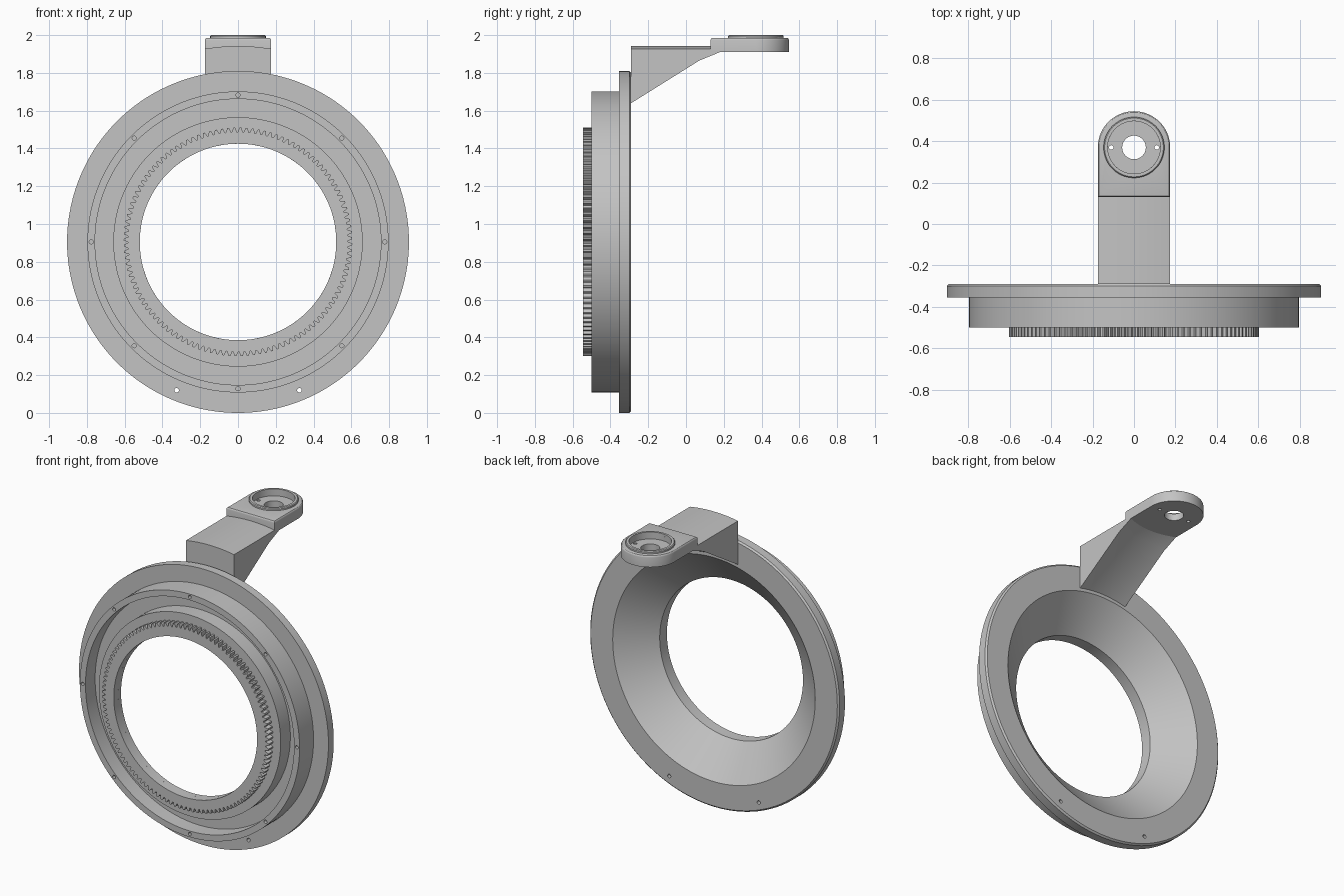
import bpy, bmesh
from math import cos, sin, pi, sqrt, radians
from mathutils import Matrix

if "Cube" in bpy.data.objects:
    bpy.data.objects.remove(bpy.data.objects["Cube"])

CENTRE_Z = 0.905
# Turns a local z axis into the -y direction, at the ring centre
RING = Matrix.Translation((0, 0, CENTRE_Z)) @ Matrix.Rotation(pi / 2, 4, 'X')
HEAD_Y = 0.37
HEAD = Matrix.Translation((0, HEAD_Y, 0))

grey = bpy.data.materials.new("light grey metal")
grey.use_nodes = True
colour = (0.55, 0.55, 0.55, 1)
grey.diffuse_color = colour
grey.node_tree.nodes["Principled BSDF"].inputs["Base Color"].default_value = colour


def finish(name, bm, matrix=None):
    bmesh.ops.recalc_face_normals(bm, faces=bm.faces)
    if matrix:
        bm.transform(matrix)
    mesh = bpy.data.meshes.new(name)
    bm.to_mesh(mesh)
    bm.free()
    mesh.materials.append(grey)
    obj = bpy.data.objects.new(name, mesh)
    bpy.context.collection.objects.link(obj)
    return obj


def activate(obj):
    bpy.ops.object.select_all(action='DESELECT')
    obj.select_set(True)
    bpy.context.view_layer.objects.active = obj


def smooth(obj):
    activate(obj)
    bpy.ops.object.shade_smooth_by_angle(angle=radians(30))


def lathe(name, profile, matrix, steps=144):
    """Revolve a closed (radius, height) profile."""
    bm = bmesh.new()
    rings = [[bm.verts.new((r * cos(2 * pi * i / steps), r * sin(2 * pi * i / steps), h))
              for r, h in profile] for i in range(steps)]
    n = len(profile)
    for i in range(steps):
        a, b = rings[i], rings[(i + 1) % steps]
        for j in range(n):
            k = (j + 1) % n
            bm.faces.new((a[j], b[j], b[k], a[k]))
    return finish(name, bm, matrix)


def drill(obj, holes, matrix):
    """Cut (x, y, radius, low, high) holes along the local z axis."""
    for x, y, radius, low, high in holes:
        bm = bmesh.new()
        bmesh.ops.create_cone(bm, cap_ends=True, segments=16 if radius < 0.02 else 64,
                              radius1=radius, radius2=radius, depth=high - low,
                              matrix=Matrix.Translation((x, y, (low + high) / 2)))
        cutter = finish("hole_cutter", bm, matrix)
        cutter.hide_render = True
        mod = obj.modifiers.new("hole", 'BOOLEAN')
        mod.operation = 'DIFFERENCE'
        mod.solver = 'EXACT'
        mod.object = cutter
        activate(obj)
        bpy.ops.object.modifier_apply(modifier=mod.name)
        bpy.data.objects.remove(cutter)


# Main ring: flange, stepped body with an annular channel, conical back opening
ring = lathe("ring_housing", [
    (0.52, 0.50), (0.66, 0.50), (0.66, 0.40), (0.757, 0.40), (0.757, 0.50),
    (0.797, 0.50), (0.797, 0.355), (0.905, 0.355), (0.905, 0.30), (0.895, 0.29),
    (0.735, 0.29), (0.52, 0.47)], RING)
bolts = [(0.777 * cos(i * pi / 4), 0.777 * sin(i * pi / 4), 0.011, 0.45, 0.55) for i in range(8)]
mounts = [(s * 0.325, -0.785, 0.012, 0.2, 0.45) for s in (-1, 1)]
drill(ring, bolts + mounts, RING)
smooth(ring)

# Gear rim: outward teeth around the bore
TEETH = 116
TOOTH = [(0, 0.582), (0.2, 0.582), (0.32, 0.594), (0.45, 0.605), (0.75, 0.605), (0.88, 0.594)]
bm = bmesh.new()
columns = []
for t in range(TEETH):
    for part, radius in TOOTH:
        a = 2 * pi * (t + part) / TEETH
        columns.append([bm.verts.new((r * cos(a), r * sin(a), h))
                        for r, h in ((0.52, 0.50), (0.52, 0.545), (radius, 0.545), (radius, 0.50))])
for i, a in enumerate(columns):
    b = columns[(i + 1) % len(columns)]
    for j in range(3):
        bm.faces.new((a[j], b[j], b[j + 1], a[j + 1]))
smooth(finish("gear_rim", bm, RING))

# Arm: wedge whose top and underside are curved around the ring axis
HALF = 0.1745
STATIONS = [(-0.29, 1.64, 1.942), (0.07, 1.865, 1.942), (0.18, 1.91, 1.942)]
SLICES = 16


def sag(x, radius):
    return radius - sqrt(radius * radius - x * x)


bm = bmesh.new()
grid = []
for i in range(SLICES + 1):
    x = HALF * (2 * i / SLICES - 1)
    under = [(y, low + sag(HALF, low - CENTRE_Z) - sag(x, low - CENTRE_Z)) for y, low, top in STATIONS]
    over = [(y, top - sag(x, top - CENTRE_Z)) for y, low, top in reversed(STATIONS)]
    grid.append([bm.verts.new((x, y, z)) for y, z in under + over])
for a, b in zip(grid, grid[1:]):
    for j in range(len(a)):
        k = (j + 1) % len(a)
        bm.faces.new((a[j], b[j], b[k], a[k]))
bm.faces.new(grid[0])
bm.faces.new(grid[-1])
smooth(finish("arm", bm))

# Head: round-ended plate with a softened top edge
R = 0.175
outline = [(-R, 0.13), (R, 0.13)]
outline += [(R * cos(i * pi / 48), HEAD_Y + R * sin(i * pi / 48)) for i in range(49)]
bm = bmesh.new()
base = bm.faces.new([bm.verts.new((x, y, 1.91)) for x, y in outline])
made = bmesh.ops.extrude_face_region(bm, geom=[base])["geom"]
bmesh.ops.translate(bm, vec=(0, 0, 0.075), verts=[v for v in made if isinstance(v, bmesh.types.BMVert)])
rim = [e for e in bm.edges if all(v.co.z > 1.98 for v in e.verts)]
bmesh.ops.bevel(bm, geom=rim, offset=0.012, segments=3, profile=0.5, affect='EDGES')
head = finish("head_plate", bm)
pins = [(s * 0.11, 0, 0.011, 1.85, 2.05) for s in (-1, 1)]
drill(head, [(0, 0, 0.127, 1.955, 2.05), (0, 0, 0.057, 1.85, 2.05)] + pins, HEAD)
smooth(head)

# Raised collar around the head recess
smooth(lathe("head_collar", [(0.127, 1.98), (0.147, 1.98), (0.147, 1.995), (0.142, 2.0), (0.127, 2.0)],
             HEAD, 96))
